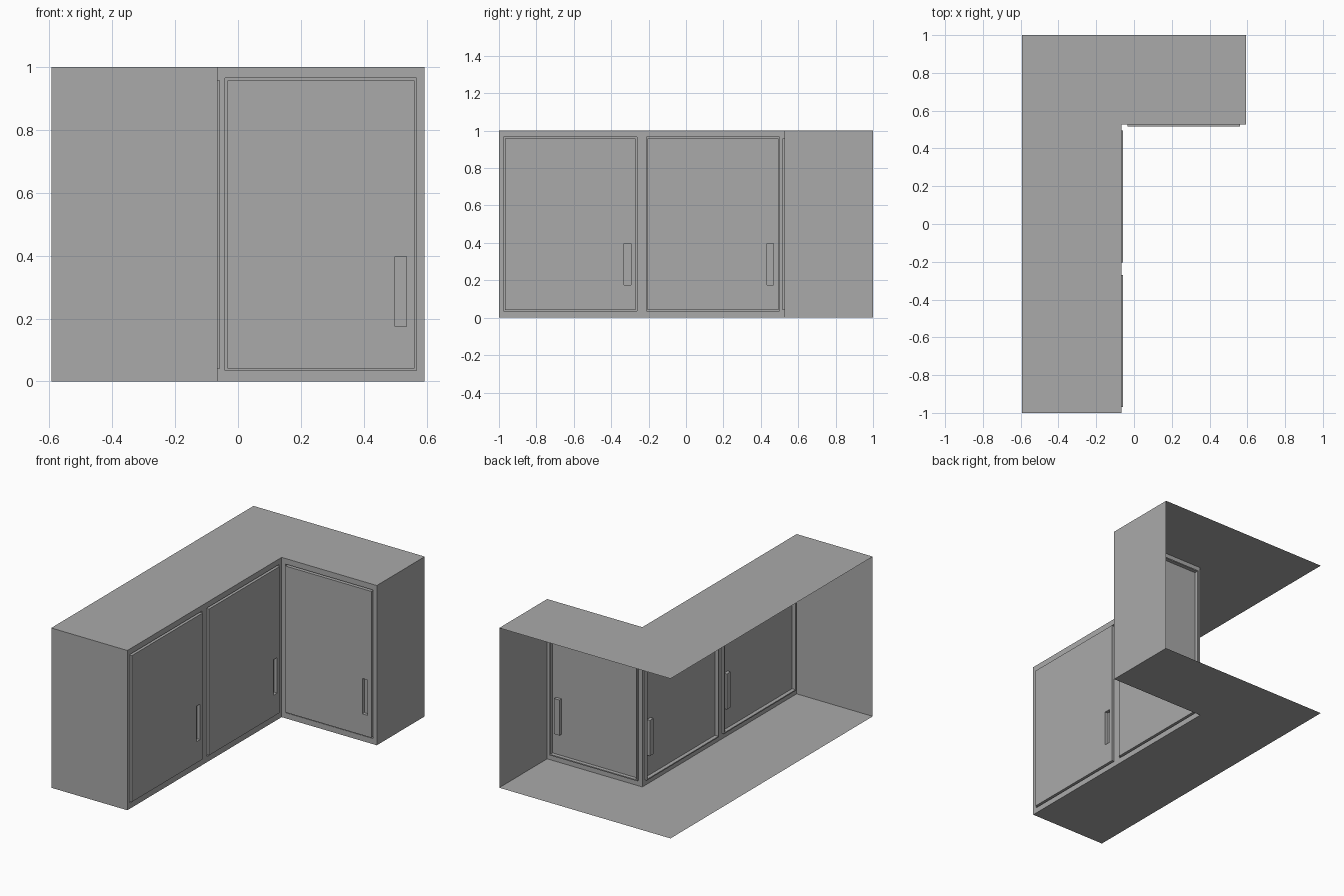
import bpy
import bmesh

cube = bpy.data.objects.get("Cube")
if cube:
    bpy.data.objects.remove(cube, do_unlink=True)

grey = bpy.data.materials.new("plain_grey")
grey.use_nodes = True
colour = (0.4, 0.4, 0.4, 1)
grey.diffuse_color = colour
grey.node_tree.nodes["Principled BSDF"].inputs["Base Color"].default_value = colour

# Overall sizes of the L-shaped corner cabinet
X, Y, H = 0.593, 1.0, 1.0
FX, FY = -0.066, 0.526          # inner corner where both fronts meet
MID = (FY - Y) / 2              # split between the two long-side doors
GROOVE, PROUD, POCKET = -0.015, 0.009, -0.012


def make_object(name, faces):
    """Build a flat-shaded object from lists of face corners."""
    bm = bmesh.new()
    for corners in faces:
        bm.faces.new([bm.verts.new(c) for c in corners])
    bmesh.ops.remove_doubles(bm, verts=bm.verts, dist=0.0001)
    mesh = bpy.data.meshes.new(name)
    bm.to_mesh(mesh)
    bm.free()
    mesh.materials.append(grey)
    obj = bpy.data.objects.new(name, mesh)
    bpy.context.collection.objects.link(obj)


def bridge(loops, cap=False):
    """Join successive rectangles with quads, optionally closing the last."""
    faces = []
    for a, b in zip(loops, loops[1:]):
        for i in range(4):
            j = (i + 1) % 4
            faces.append([a[i], a[j], b[j], b[i]])
    if cap:
        faces.append(loops[-1])
    return faces


def cabinet_front(name, u0, u1, place):
    """Frame, grooved door and recessed pull; place(u, z, out) gives a point."""
    def rect(a, b, low, high, out):
        return [place(u, z, out) for u, z in
                ((a, low), (b, low), (b, high), (a, high))]

    def inset(u_gap, z_gap, out):
        return rect(u0 + u_gap, u1 - u_gap, z_gap, H - z_gap, out)

    def pull(out):
        return rect(u1 - 0.094, u1 - 0.057, 0.175, 0.397, out)

    edge = inset(0.025, 0.035, 0)
    make_object(name + "_frame", bridge([inset(0, 0, 0), edge]))
    make_object(name + "_door", bridge([
        edge, inset(0.025, 0.035, GROOVE), inset(0.032, 0.042, GROOVE),
        inset(0.032, 0.042, PROUD), pull(PROUD)]))
    make_object(name + "_recessed_pull", bridge([pull(PROUD), pull(POCKET)], True))


# Top and bottom boards share the L outline
outline = [(-X, -Y), (FX, -Y), (FX, FY), (X, FY), (X, Y), (-X, Y)]
make_object("top_board", [[(x, y, H) for x, y in outline]])
make_object("bottom_board", [[(x, y, 0) for x, y in reversed(outline)]])

# End panels; the back sides stay open
make_object("front_end_panel", [[(-X, -Y, 0), (FX, -Y, 0), (FX, -Y, H), (-X, -Y, H)]])
make_object("side_end_panel", [[(X, FY, 0), (X, Y, 0), (X, Y, H), (X, FY, H)]])

# Two doors on the long arm, one on the short arm
for name, start, end in (("near", -Y, MID), ("middle", MID, FY)):
    cabinet_front(name, start, end, lambda u, z, out: (FX + out, u, z))
cabinet_front("corner", FX, X, lambda u, z, out: (u, FY - out, z))
